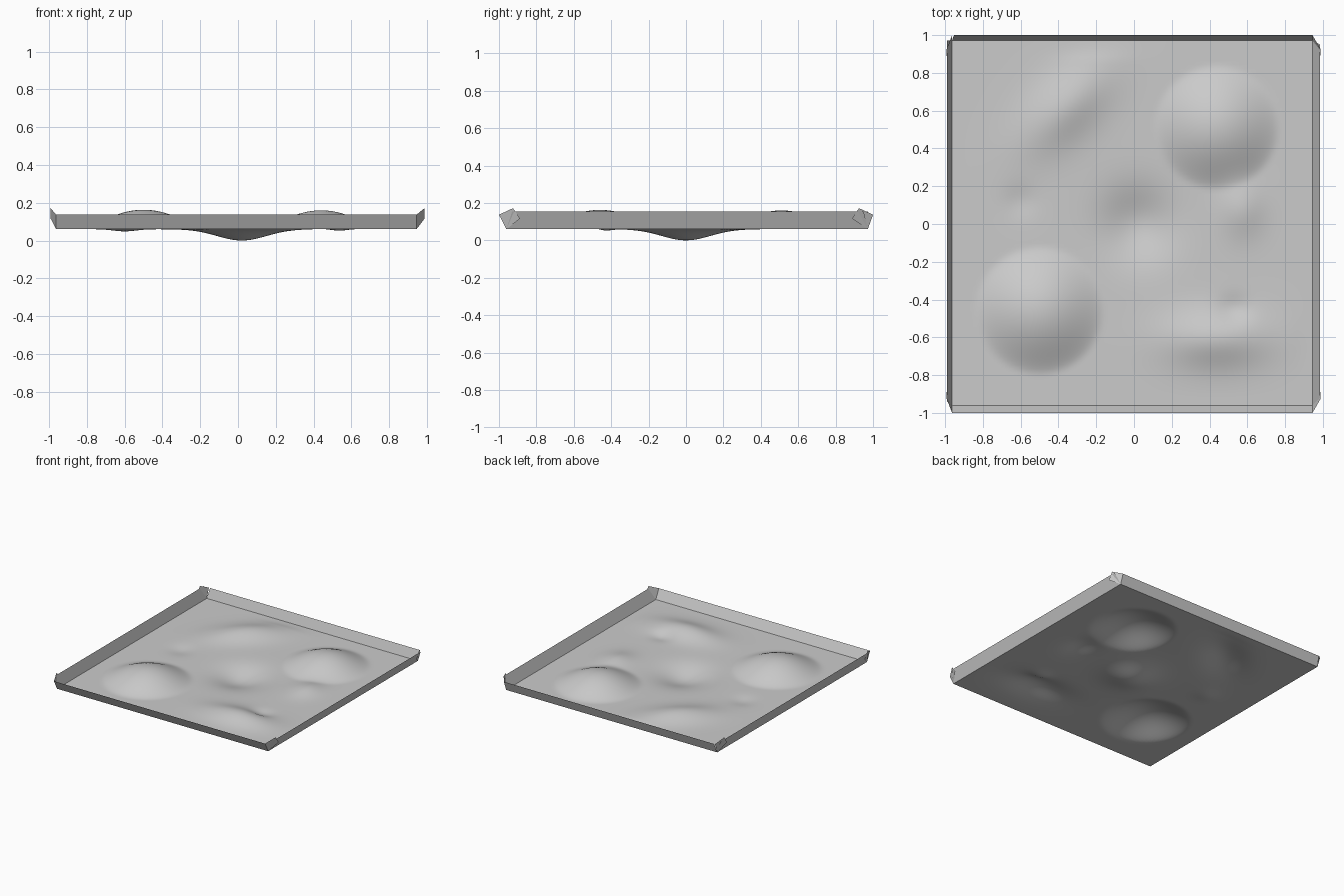
import bpy, bmesh
from math import exp, cos, sin, radians

if "Cube" in bpy.data.objects:
    bpy.data.objects.remove(bpy.data.objects["Cube"])

BASE = 0.06
X0, X1, Y0, Y1 = -0.963, 0.945, -0.96, 0.972


def make_object(name, bm):
    mesh = bpy.data.meshes.new(name)
    bm.to_mesh(mesh)
    bm.free()
    ob = bpy.data.objects.new(name, mesh)
    bpy.context.collection.objects.link(ob)
    return ob


def quad(name, pts):
    bm = bmesh.new()
    bm.faces.new([bm.verts.new(p) for p in pts])
    return make_object(name, bm)


def dome(x, y, cx, cy, r, h):
    q = ((x - cx) ** 2 + (y - cy) ** 2) / r ** 2
    return h * (1 - q) ** 1.5 if q < 1 else 0


def swell(x, y, cx, cy, sx, sy, h, deg=0):
    a = radians(deg)
    u = (x - cx) * cos(a) + (y - cy) * sin(a)
    v = -(x - cx) * sin(a) + (y - cy) * cos(a)
    return h * exp(-0.5 * ((u / sx) ** 2 + (v / sy) ** 2))


def height(x, y):
    z = dome(x, y, -0.5, -0.46, 0.34, 0.103)               # front left hill
    z += dome(x, y, 0.44, 0.51, 0.33, 0.1)                 # back right hill
    z += swell(x, y, -0.36, 0.62, 0.2, 0.105, 0.05, 45)    # diagonal ridge
    z += swell(x, y, 0.43, -0.61, 0.19, 0.1, 0.055)        # front right ridge
    z += swell(x, y, 0.57, 0.08, 0.08, 0.1, 0.03)          # small mound
    z += swell(x, y, 0.53, -0.45, 0.06, 0.05, -0.018)      # dent on ridge
    z += swell(x, y, -0.6, 0.12, 0.06, 0.06, -0.012)       # small hollow
    z += swell(x, y, 0.02, 0.0, 0.13, 0.13, -0.06)         # central pit
    edge = min(x - X0, X1 - x, y - Y0, Y1 - y)
    return BASE + z * min(1, edge / 0.1)


# Rolling terrain sheet
bm = bmesh.new()
bmesh.ops.create_grid(bm, x_segments=90, y_segments=90, size=0.5)
for v in bm.verts:
    v.co.x = X0 + (v.co.x + 0.5) * (X1 - X0)
    v.co.y = Y0 + (v.co.y + 0.5) * (Y1 - Y0)
    v.co.z = height(v.co.x, v.co.y)
for f in bm.faces:
    f.smooth = True
make_object("terrain_sheet", bm)

# Flared rim strips
quad("front_rim", [(X0, Y0, BASE), (X0, -1, 0.137), (X1, -1, 0.137), (X1, Y0, BASE)])
quad("back_rim", [(X1, Y1, BASE), (X1, 1, 0.137), (X0 + 0.01, 1, 0.137), (X0, Y1, BASE)])
quad("left_rim", [(X0, Y1, BASE), (-0.99, Y1, 0.153), (-0.99, -0.94, 0.153), (X0, Y0, BASE)])
quad("right_rim", [(X1, Y0, BASE), (0.985, -0.93, 0.153), (0.985, 0.95, 0.153), (X1, Y1, BASE)])

# Folded corner tabs
for xs, xi, xo in (("left", X0, -0.992), ("right", X1, 0.988)):
    for ys, yi, s in (("front", Y0, -1), ("back", Y1, 1)):
        quad(f"{ys}_{xs}_tab", [(xi, yi, BASE), (xi, s, 0.137),
                                (xo, s * 0.925, 0.172), (xo, s * 0.887, 0.117)])
